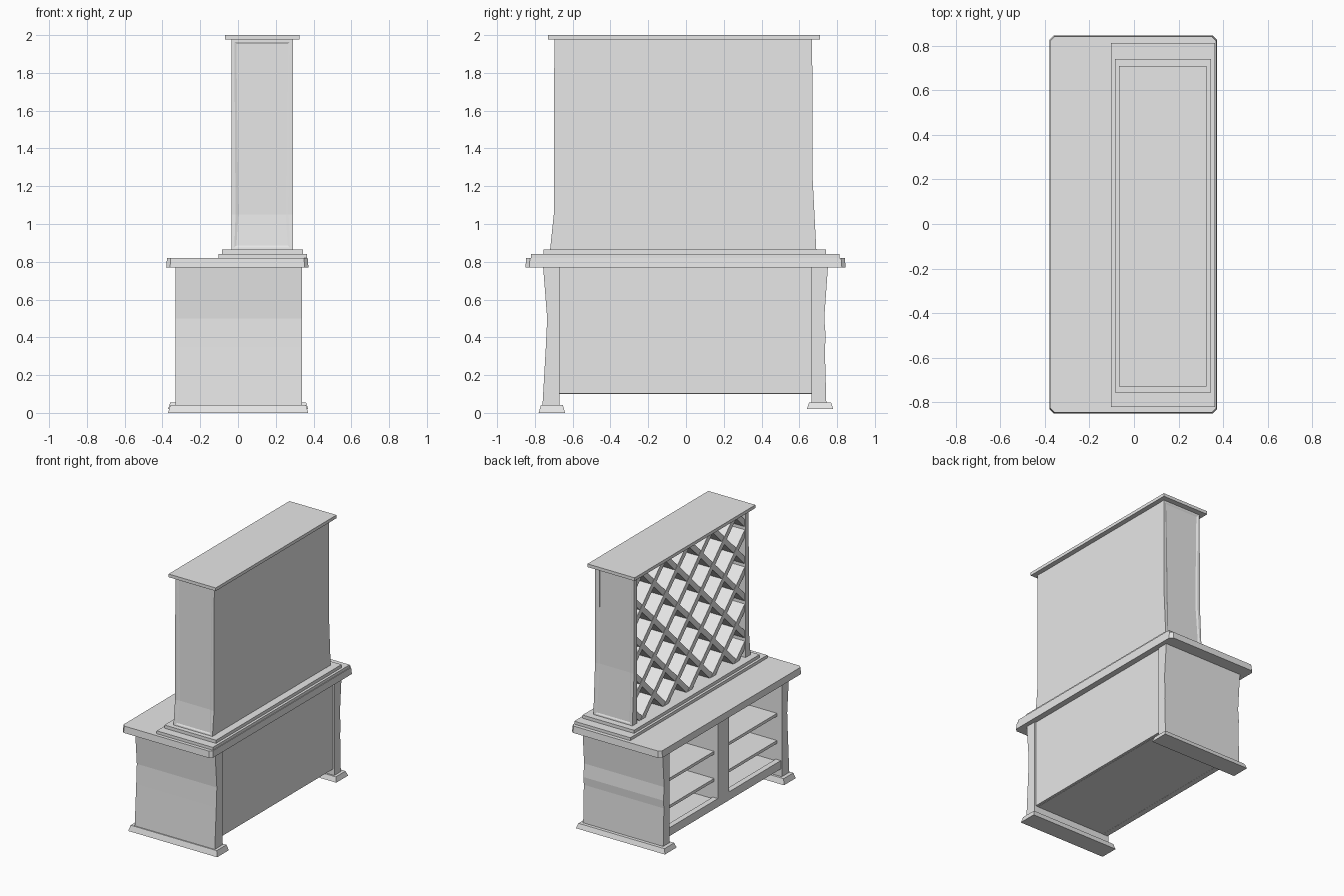
import bpy
import bmesh
import math
from mathutils import Matrix, Vector

cube = bpy.data.objects.get("Cube")
if cube:
    bpy.data.objects.remove(cube, do_unlink=True)

GREY = (0.8, 0.8, 0.8, 1.0)
grey = bpy.data.materials.new("plain_grey")
grey.use_nodes = True
grey.diffuse_color = GREY
grey.node_tree.nodes["Principled BSDF"].inputs["Base Color"].default_value = GREY


def finish(name, bm):
    bmesh.ops.recalc_face_normals(bm, faces=bm.faces)
    mesh = bpy.data.meshes.new(name)
    bm.to_mesh(mesh)
    bm.free()
    mesh.materials.append(grey)
    obj = bpy.data.objects.new(name, mesh)
    bpy.context.collection.objects.link(obj)
    return obj


def slab(name, x, y, z, taper=0.0, chamfer=0.0):
    """Board between three ranges; the top can shrink and the corners be cut."""
    def ring(t, height):
        x0, x1, y0, y1 = x[0] + t, x[1] - t, y[0] + t, y[1] - t
        c = chamfer
        if c:
            pts = [(x0 + c, y0), (x1 - c, y0), (x1, y0 + c), (x1, y1 - c),
                   (x1 - c, y1), (x0 + c, y1), (x0, y1 - c), (x0, y0 + c)]
        else:
            pts = [(x0, y0), (x1, y0), (x1, y1), (x0, y1)]
        return [bm.verts.new((px, py, height)) for px, py in pts]

    bm = bmesh.new()
    low, high = ring(0.0, z[0]), ring(taper, z[1])
    n = len(low)
    bm.faces.new(low)
    bm.faces.new(high)
    for i in range(n):
        j = (i + 1) % n
        bm.faces.new((low[i], low[j], high[j], high[i]))
    return finish(name, bm)


def end_panel(name, x, inner, outline, inset=0.0):
    """Worn upright panel: outer (y, z) outline, straight inner side, along x."""
    pts = outline + [(inner, outline[-1][1]), (inner, outline[0][1])]
    bm = bmesh.new()
    a = [bm.verts.new((x[0], py, pz)) for py, pz in pts]
    b = [bm.verts.new((x[1], py, pz)) for py, pz in pts]
    bm.faces.new(a)
    bm.faces.new(b)
    n = len(pts)
    outer = []
    for i in range(n):
        j = (i + 1) % n
        face = bm.faces.new((a[i], a[j], b[j], b[i]))
        if i < len(outline) - 1:
            outer.append(face)
    bmesh.ops.recalc_face_normals(bm, faces=bm.faces)
    if inset:
        # Shallow sunk field with a sloped edge inside a narrow border
        bmesh.ops.inset_region(bm, faces=outer, thickness=inset, depth=0.0)
        bmesh.ops.inset_region(bm, faces=outer, thickness=0.015, depth=-0.005)
    return finish(name, bm)


# Feet under the two ends
slab("right_foot", (-0.37, 0.372), (-0.78, -0.64), (0.0, 0.042), taper=0.012)
slab("left_foot", (-0.37, 0.372), (0.64, 0.78), (0.02, 0.056), taper=0.012)

# Worn end panels of the lower cabinet
end_panel("right_cabinet_end", (-0.33, 0.338), -0.67,
          [(-0.76, 0.035), (-0.742, 0.35), (-0.735, 0.5), (-0.757, 0.78)])
end_panel("left_cabinet_end", (-0.33, 0.338), 0.665,
          [(0.743, 0.045), (0.735, 0.34), (0.74, 0.4),
           (0.732, 0.5), (0.752, 0.78)])

# Cabinet carcass
slab("cabinet_back", (0.295, 0.328), (-0.68, 0.68), (0.102, 0.78))
slab("cabinet_floor", (-0.3, 0.31), (-0.68, 0.68), (0.1, 0.15))
slab("bottom_rail", (-0.322, -0.28), (-0.68, 0.68), (0.099, 0.162))
slab("centre_divider", (-0.322, 0.31), (-0.055, 0.08), (0.13, 0.78))
for bay, y in (("left", (0.075, 0.68)), ("right", (-0.68, -0.05))):
    for level, z in (("lower", 0.305), ("upper", 0.51)):
        slab(level + "_shelf_" + bay, (-0.29, 0.31), y, (z - 0.022, z))

# Counter and the stepped plinth above it
slab("counter", (-0.38, 0.373), (-0.85, 0.845), (0.77, 0.82), taper=0.004, chamfer=0.02)
slab("lower_plinth", (-0.104, 0.364), (-0.82, 0.812), (0.81, 0.842))
slab("upper_plinth", (-0.085, 0.345), (-0.755, 0.74), (0.835, 0.866))

# Upper cabinet
end_panel("right_hutch_end", (-0.035, 0.29), -0.66,
          [(-0.72, 0.86), (-0.7, 1.05), (-0.697, 1.98)], inset=0.022)
end_panel("left_hutch_end", (-0.035, 0.29), 0.635,
          [(0.69, 0.86), (0.67, 1.25), (0.668, 1.98)], inset=0.022)
slab("hutch_back", (0.255, 0.288), (-0.69, 0.664), (0.862, 1.98))
slab("top_board", (-0.068, 0.325), (-0.73, 0.71), (1.976, 2.0))

# Full-depth diagonal rack boards, trimmed to the opening
Y0, Y1, Z0, Z1 = -0.67, 0.645, 0.86, 1.98
PITCH = 0.28
bm = bmesh.new()
for lean, depth in ((1, 0.288), (-1, 0.284)):
    for i in range(-5, 6):
        place = (Matrix.Translation((0.116, i * PITCH, (Z0 + Z1) / 2))
                 @ Matrix.Rotation(lean * math.radians(45), 4, "X")
                 @ Matrix.Diagonal((depth, 0.04, 4.0, 1.0)))
        bmesh.ops.create_cube(bm, size=1.0, matrix=place)
for point, normal in (((0, Y0, 0), (0, -1, 0)), ((0, Y1, 0), (0, 1, 0)),
                      ((0, 0, Z0), (0, 0, -1)), ((0, 0, Z1), (0, 0, 1))):
    bmesh.ops.bisect_plane(bm, geom=bm.verts[:] + bm.edges[:] + bm.faces[:],
                           plane_co=Vector(point), plane_no=Vector(normal),
                           clear_outer=True)
    bmesh.ops.holes_fill(bm, edges=[e for e in bm.edges if e.is_boundary], sides=0)
finish("diagonal_rack", bm)
